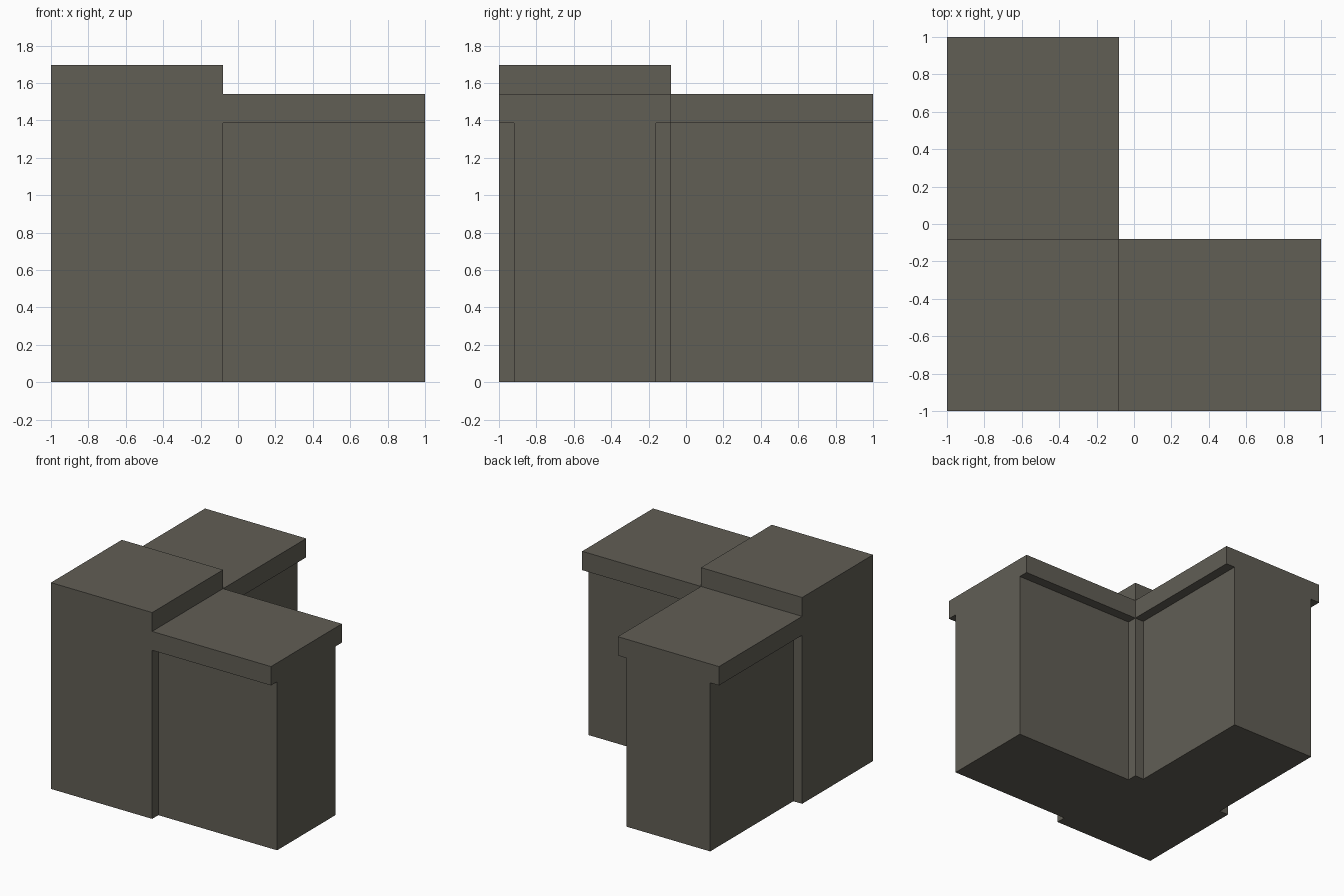
import bpy, bmesh
from mathutils import Vector

if "Cube" in bpy.data.objects:
    bpy.data.objects.remove(bpy.data.objects["Cube"])

OUT, IN, END = -1.0, -0.08, 1.0        # outer side, inner side, wing ends
INSET = 0.08                           # cornice overhang over the walls
SOFFIT, ROOF, TOWER = 1.385, 1.54, 1.695

stone = bpy.data.materials.new("dark grey stone")
stone.diffuse_color = (0.12, 0.112, 0.091, 1)
stone.use_nodes = True
stone.node_tree.nodes["Principled BSDF"].inputs["Base Color"].default_value = stone.diffuse_color


def extrude_profile(name, points, offset, cap_start=True):
    """Extrude a flat profile by an offset; optionally leave the start open."""
    bm = bmesh.new()
    start = bm.faces.new([bm.verts.new(p) for p in points])
    res = bmesh.ops.extrude_face_region(bm, geom=[start], use_keep_orig=True)
    moved = [g for g in res["geom"] if isinstance(g, bmesh.types.BMVert)]
    bmesh.ops.translate(bm, verts=moved, vec=Vector(offset))
    bmesh.ops.recalc_face_normals(bm, faces=bm.faces)
    if not cap_start:
        bmesh.ops.delete(bm, geom=[start], context='FACES_ONLY')
    mesh = bpy.data.meshes.new(name)
    bm.to_mesh(mesh)
    bm.free()
    mesh.materials.append(stone)
    obj = bpy.data.objects.new(name, mesh)
    bpy.context.collection.objects.link(obj)
    return obj


# Tall corner block
extrude_profile("corner_block",
                [(OUT, OUT, 0), (IN, OUT, 0), (IN, IN, 0), (OUT, IN, 0)],
                (0, 0, TOWER))

# Wing cross-section: inset wall under an overhanging cornice
a, b = OUT + INSET, IN - INSET
section = [(a, 0), (b, 0), (b, SOFFIT), (IN, SOFFIT),
           (IN, ROOF), (OUT, ROOF), (OUT, SOFFIT), (a, SOFFIT)]

# Two matching wings, open where they meet the corner block
extrude_profile("right_wing", [(IN, s, z) for s, z in section],
                (END - IN, 0, 0), cap_start=False)
extrude_profile("back_wing", [(s, IN, z) for s, z in section],
                (0, END - IN, 0), cap_start=False)
